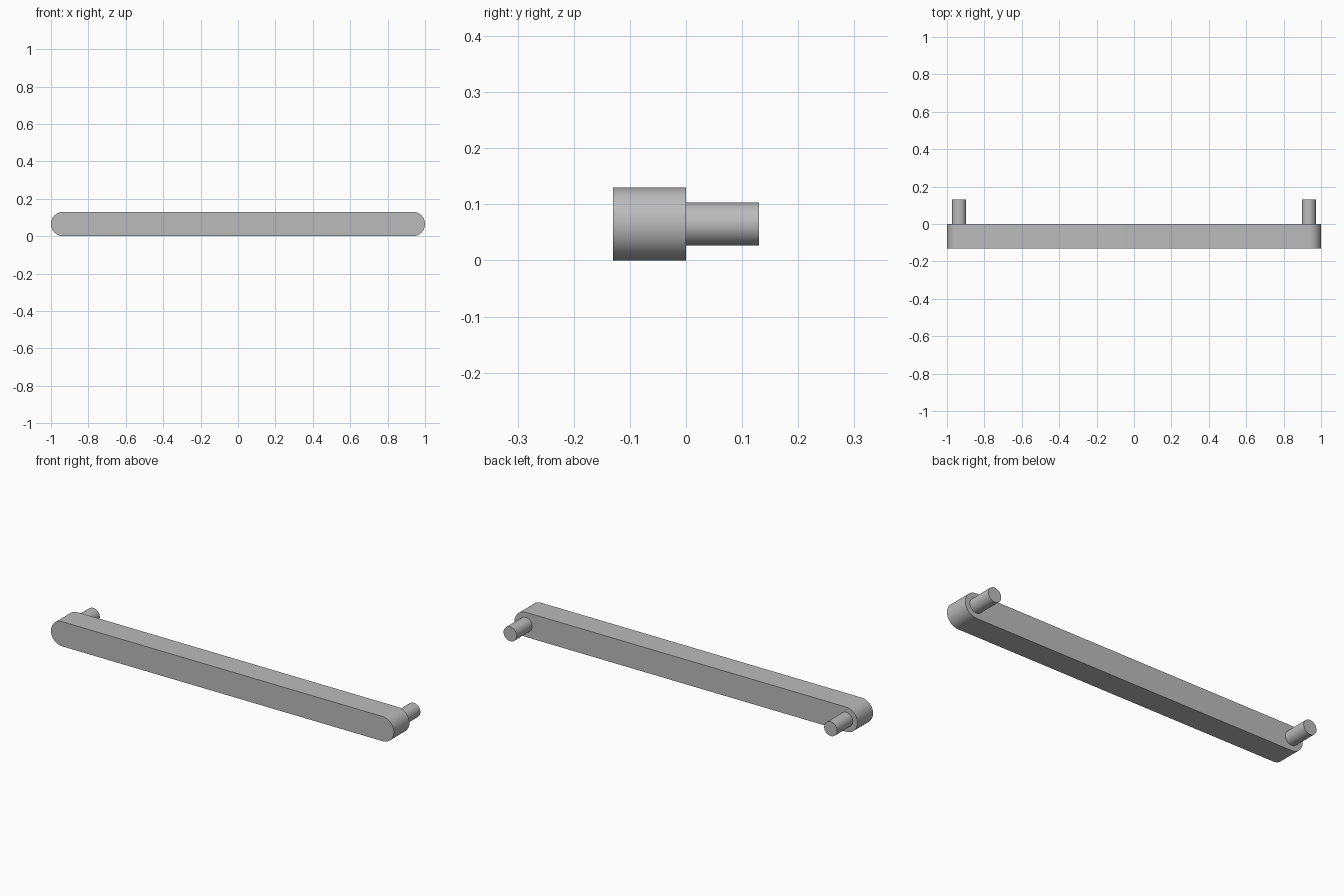
import bpy
import bmesh
import math

cube = bpy.data.objects.get("Cube")
if cube:
    bpy.data.objects.remove(cube, do_unlink=True)

RADIUS = 0.065        # rounded bar ends, and height of the centre line
DEPTH = 0.13          # bar thickness and peg length
PEG_RADIUS = 0.038
PEG_X = 1 - RADIUS

grey = bpy.data.materials.new("satin grey")
grey.use_nodes = True
colour = (0.5, 0.5, 0.5, 1)
grey.diffuse_color = colour
grey.node_tree.nodes["Principled BSDF"].inputs["Base Color"].default_value = colour


def arc(cx, radius, start, sweep, steps):
    """Points on an arc in the xz plane around the centre line."""
    angles = [start + sweep * i / steps for i in range(steps + 1)]
    return [(cx + radius * math.cos(a), RADIUS + radius * math.sin(a)) for a in angles]


def extrude_profile(name, profile, y0, y1):
    """Solid made by pushing an xz outline from y0 to y1."""
    bm = bmesh.new()
    face = bm.faces.new([bm.verts.new((x, y0, z)) for x, z in profile])
    result = bmesh.ops.extrude_face_region(bm, geom=[face], use_keep_orig=True)
    moved = [v for v in result["geom"] if isinstance(v, bmesh.types.BMVert)]
    bmesh.ops.translate(bm, verts=moved, vec=(0, y1 - y0, 0))
    bmesh.ops.recalc_face_normals(bm, faces=bm.faces)
    mesh = bpy.data.meshes.new(name)
    bm.to_mesh(mesh)
    bm.free()
    mesh.materials.append(grey)
    obj = bpy.data.objects.new(name, mesh)
    bpy.context.collection.objects.link(obj)
    bpy.ops.object.select_all(action="DESELECT")
    obj.select_set(True)
    bpy.context.view_layer.objects.active = obj
    bpy.ops.object.shade_smooth_by_angle(angle=math.radians(30))
    return obj


# Long bar with half-round ends
outline = (arc(PEG_X, RADIUS, -math.pi / 2, math.pi, 24)
           + arc(-PEG_X, RADIUS, math.pi / 2, math.pi, 24))
extrude_profile("bar", outline, -DEPTH, 0)

# Round mounting pegs behind each end
for name, side in (("left_peg", 1), ("right_peg", -1)):
    circle = arc(side * PEG_X, PEG_RADIUS, 0, 2 * math.pi, 48)[:-1]
    extrude_profile(name, circle, 0, DEPTH)
